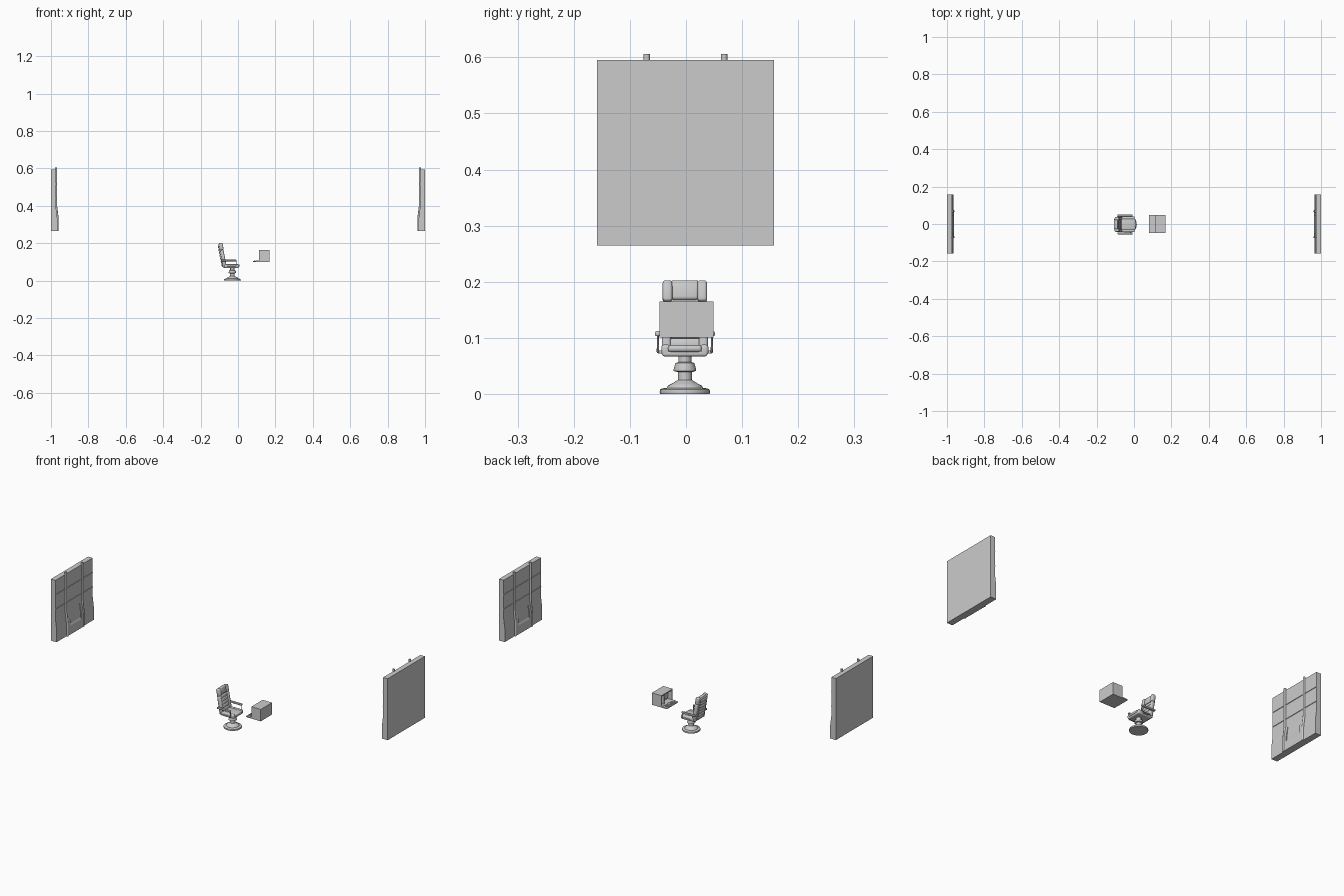
import bpy, bmesh, math
from mathutils import Vector, Matrix

if "Cube" in bpy.data.objects:
    bpy.data.objects.remove(bpy.data.objects["Cube"])

CY = -0.002   # centre line of the chair


def make(name, bm, smooth=False):
    bmesh.ops.recalc_face_normals(bm, faces=bm.faces)
    me = bpy.data.meshes.new(name)
    bm.to_mesh(me)
    bm.free()
    ob = bpy.data.objects.new(name, me)
    bpy.context.collection.objects.link(ob)
    if smooth:
        bpy.ops.object.select_all(action='DESELECT')
        ob.select_set(True)
        bpy.context.view_layer.objects.active = ob
        bpy.ops.object.shade_smooth_by_angle(angle=math.radians(40))
    return ob


def box(name, x, y, z, bevel=0, mat=None, taper=1):
    """Box from (min, max) ranges; taper narrows the top in y."""
    bm = bmesh.new()
    bmesh.ops.create_cube(bm, size=1)
    for v in bm.verts:
        k = taper if v.co.z > 0 else 1
        v.co = Vector(((x[0] + x[1]) / 2 + v.co.x * (x[1] - x[0]),
                       (y[0] + y[1]) / 2 + v.co.y * (y[1] - y[0]) * k,
                       (z[0] + z[1]) / 2 + v.co.z * (z[1] - z[0])))
    if bevel:
        bmesh.ops.bevel(bm, geom=bm.edges[:], offset=bevel, segments=3,
                        profile=0.5, affect='EDGES', clamp_overlap=True)
    if mat:
        bmesh.ops.transform(bm, matrix=mat, verts=bm.verts)
    return make(name, bm, bevel > 0)


def prism(name, profile, y0, y1):
    """Extrude an x-z outline along y."""
    bm = bmesh.new()
    f = bm.faces.new([bm.verts.new((x, y0, z)) for x, z in profile])
    ext = bmesh.ops.extrude_face_region(bm, geom=[f])['geom']
    bmesh.ops.translate(bm, vec=(0, y1 - y0, 0),
                        verts=[g for g in ext if isinstance(g, bmesh.types.BMVert)])
    return make(name, bm)


def tube(name, pts, r, sides=10):
    """Round bar along a path lying in one plane."""
    pts = [Vector(p) for p in pts]
    bm = bmesh.new()
    rings = []
    for i, p in enumerate(pts):
        d = (pts[min(i + 1, len(pts) - 1)] - pts[max(i - 1, 0)]).normalized()
        q = Vector((0, 0, 1)).rotation_difference(d)
        rings.append([bm.verts.new(p + q @ Vector((r * math.cos(a), r * math.sin(a), 0)))
                      for a in [2 * math.pi * k / sides for k in range(sides)]])
    for a, b in zip(rings, rings[1:]):
        for k in range(sides):
            bm.faces.new((a[k], a[(k + 1) % sides], b[(k + 1) % sides], b[k]))
    bm.faces.new(rings[0])
    bm.faces.new(rings[-1])
    return make(name, bm, True)


def lathe(name, profile, x, y, n=32):
    bm = bmesh.new()
    vs = [bm.verts.new((x + r, y, z)) for r, z in profile]
    es = [bm.edges.new(e) for e in zip(vs, vs[1:])]
    bmesh.ops.spin(bm, geom=vs + es, cent=(x, y, 0), axis=(0, 0, 1),
                   angle=2 * math.pi, steps=n, use_duplicate=False)
    bmesh.ops.remove_doubles(bm, verts=bm.verts, dist=1e-5)
    return make(name, bm, True)


def mirror_x(ob):
    ob.modifiers.new("Mirror", 'MIRROR').use_axis = (True, False, False)


# --- wall panels: modelled on the left, mirrored to the right ---
Y0, Y1 = -0.159, 0.157
mirror_x(prism("wall_panel", [(-1, 0.265), (-0.966, 0.265), (-0.966, 0.335),
                              (-0.973, 0.39), (-0.973, 0.595), (-1, 0.595)], Y0, Y1))
# raised centre section with an arched recess
mirror_x(prism("wall_centre_sill", [(-0.975, 0.265), (-0.962, 0.265), (-0.962, 0.312),
                                    (-0.966, 0.322), (-0.975, 0.322)], -0.05, 0.048))
for s in (-1, 1):
    mirror_x(prism("wall_centre_jamb", [(-0.975, 0.265), (-0.962, 0.265), (-0.962, 0.34),
                                        (-0.973, 0.40), (-0.975, 0.40)],
                   -0.001 + s * 0.056 - 0.009, -0.001 + s * 0.056 + 0.009))
    y = -0.001 + s * 0.069
    mirror_x(tube("wall_rib", [(-0.965, y, 0.265), (-0.965, y, 0.335),
                               (-0.973, y, 0.40), (-0.973, y, 0.606)], 0.006))
for z in (0.44, 0.517):
    mirror_x(tube("wall_cross_bar", [(-0.973, Y0, z), (-0.973, Y1, z)], 0.0025, 8))

# --- chair pedestal ---
lathe("pedestal", [(0, 0), (0.044, 0), (0.045, 0.003), (0.044, 0.008), (0.040, 0.010),
                   (0.032, 0.011), (0.030, 0.015), (0.022, 0.019), (0.016, 0.023),
                   (0.0125, 0.025), (0.0125, 0.039), (0.020, 0.041), (0.020, 0.044),
                   (0.017, 0.055), (0.0115, 0.057), (0.0115, 0.07), (0, 0.07)], -0.03, CY)

# --- seat ---
box("seat_base", (-0.076, 0.004), (CY - 0.040, CY + 0.040), (0.067, 0.078), 0.004)
box("seat_cushion", (-0.07, 0.008), (CY - 0.030, CY + 0.030), (0.075, 0.087), 0.005)
for s in (-1, 1):
    y = CY + s * 0.034
    box("seat_bolster", (-0.072, 0.004), (y - 0.008, y + 0.008), (0.069, 0.088), 0.005)

# --- backrest, built upright and leaned back ---
LEAN = Matrix.Translation((-0.074, 0, 0.072)) @ Matrix.Rotation(math.radians(-11), 4, 'Y')
box("back_shell", (-0.008, 0.005), (CY - 0.040, CY + 0.040), (0, 0.128), 0.004, LEAN, 0.86)
for i in range(5):
    z = 0.010 + i * 0.0165
    box("back_pad", (0.000, 0.011), (CY - 0.027, CY + 0.027), (z, z + 0.016), 0.004, LEAN)
for i in range(7):
    z = 0.006 + i * 0.0165
    box("back_rear_pad", (-0.012, -0.002), (CY - 0.028, CY + 0.028), (z, z + 0.016), 0.004, LEAN)
box("headrest", (-0.004, 0.012), (CY - 0.024, CY + 0.024), (0.096, 0.132), 0.006, LEAN, 1.08)
for s in (-1, 1):
    y = CY + s * 0.033
    box("back_bolster", (-0.005, 0.014), (y - 0.008, y + 0.008), (0.006, 0.092), 0.005, LEAN)
    y = CY + s * 0.031
    box("headrest_wing", (-0.005, 0.016), (y - 0.0085, y + 0.0085), (0.093, 0.131), 0.005, LEAN)
    # armrests with their bent supports
    y = CY + s * 0.048
    box("armrest", (-0.088, -0.008), (y - 0.0055, y + 0.0055), (0.103, 0.112), 0.003)
    tube("armrest_support", [(-0.010, y, 0.104), (-0.010, y, 0.080), (-0.014, y, 0.075),
                             (-0.06, y, 0.075)], 0.0022, 8)
    box("armrest_mount", (-0.05, -0.02), (min(y, CY + s * 0.036), max(y, CY + s * 0.036)),
        (0.0725, 0.0775))

# --- console: hooded box open towards the chair, with a control shelf ---
A, B = -0.047, 0.049
box("console_back", (0.138, 0.168), (A, B), (0.101, 0.165))
box("console_top", (0.112, 0.138), (A, B), (0.159, 0.165))
box("console_floor", (0.112, 0.138), (A, B), (0.101, 0.108))
for y in (A, B - 0.005):
    box("console_side", (0.112, 0.138), (y, y + 0.005), (0.108, 0.159))
box("console_divider", (0.116, 0.138), (0.017, 0.021), (0.108, 0.159))
box("console_screen", (0.132, 0.138), (-0.037, 0.013), (0.117, 0.153))
for i in range(3):
    z = 0.116 + i * 0.014
    box("console_slot_panel", (0.130, 0.138), (0.025, 0.040), (z, z + 0.009))
prism("control_shelf", [(0.079, 0.101), (0.112, 0.101), (0.112, 0.108), (0.079, 0.105)], A, B)
for i in range(3):
    for j in range(9):
        x, y = 0.085 + i * 0.008, -0.036 + j * 0.0085
        box("control_key", (x, x + 0.006), (y, y + 0.0065), (0.104, 0.108 + i * 0.0005))
